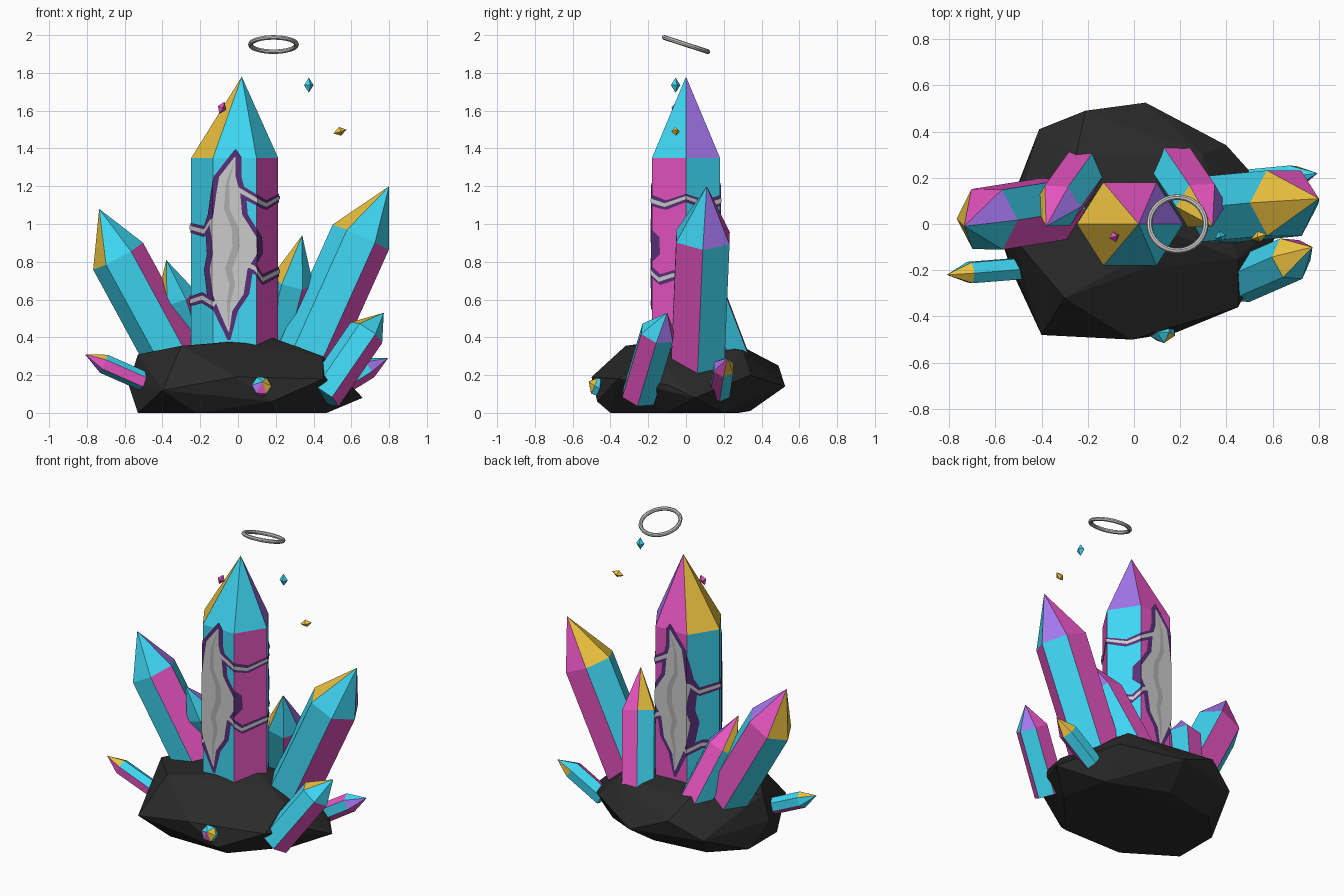
import bpy, bmesh, math
from mathutils import Vector, Quaternion

if "Cube" in bpy.data.objects:
    bpy.data.objects.remove(bpy.data.objects["Cube"])

COLORS = {"cyan": (0.05, 0.68, 0.90), "pink": (0.80, 0.09, 0.54), "violet": (0.38, 0.19, 0.87),
          "yellow": (0.84, 0.54, 0.05), "rock": (0.024, 0.023, 0.023), "rim": (0.10, 0.03, 0.19),
          "vein": (0.72, 0.72, 0.72), "streak": (0.42, 0.42, 0.42)}
MATS = {}
for n, c in COLORS.items():
    MATS[n] = bpy.data.materials.new(n)
    MATS[n].diffuse_color = (*c, 1)


def finish(name, bm, mats):
    me = bpy.data.meshes.new(name)
    bm.to_mesh(me)
    bm.free()
    for m in mats:
        me.materials.append(MATS[m])
    ob = bpy.data.objects.new(name, me)
    bpy.context.collection.objects.link(ob)
    return ob


def hull(name, points, mat):
    bm = bmesh.new()
    for p in points:
        bm.verts.new(p)
    res = bmesh.ops.convex_hull(bm, input=bm.verts)
    bmesh.ops.delete(bm, geom=[v for v in bm.verts if not v.link_faces], context='VERTS')
    bmesh.ops.recalc_face_normals(bm, faces=bm.faces)
    return finish(name, bm, [mat])


# Side and tip colours run round each crystal, starting at its right-back facet
GEM = ["cyan", "pink", "violet", "yellow"]
SIDE = [0, 1, 0, 0, 0, 1]
TIP = [2, 1, 3, 3, 0, 0]


def crystal(name, base, shoulder, tip, r, ry=None, spin=0):
    base, shoulder, tip = Vector(base), Vector(shoulder), Vector(tip)
    ry = ry or r
    q = Vector((0, 0, 1)).rotation_difference(shoulder - base)
    q = q @ Quaternion((0, 0, 1), math.radians(spin))
    bm = bmesh.new()
    ring = [Vector((r * math.cos(i * math.pi / 3), ry * math.sin(i * math.pi / 3), 0)) for i in range(6)]
    lo = [bm.verts.new(base + q @ p) for p in ring]
    hi = [bm.verts.new(shoulder + q @ p) for p in ring]
    top = bm.verts.new(tip)
    for i in range(6):
        j = (i + 1) % 6
        bm.faces.new((lo[i], lo[j], hi[j], hi[i])).material_index = SIDE[i]
        bm.faces.new((hi[i], hi[j], top)).material_index = TIP[i]
    bm.faces.new(lo[::-1])
    return finish(name, bm, GEM)


# Rock base
hull("rock_base", [
    (-.53, .1, 0), (-.53, -.2, 0), (-.22, -.40, 0), (.2, -.40, 0), (.47, -.1, 0), (.4, .2, 0),
    (0, .34, .01), (-.35, .28, 0),
    (-.58, -.05, .15), (-.40, -.48, .12), (-.01, -.50, .19), (.18, -.47, .06), (.45, -.36, .18),
    (.66, .05, .08), (.59, -.1, .15), (.40, .34, .2), (.05, .525, .14), (-.21, .49, .25), (-.41, .41, .14),
    (-.53, -.05, .31), (-.3, -.32, .355), (.19, -.05, .395), (.45, -.15, .30), (.30, .3, .33),
    (-.25, .3, .35), (.02, -.2, .365)], "rock")

# Crystals: base, shoulder and tip centres, then radius
CX, R, RY = -0.0175, 0.23, 0.18
crystal("main_crystal", (CX, 0, .15), (CX, 0, 1.35), (.02, 0, 1.78), R, RY / math.sin(math.pi / 3))
crystal("large_right_crystal", (.33, .06, .22), (.65, .09, .93), (.80, .11, 1.20), .163)
crystal("large_left_crystal", (-.32, .07, .25), (-.635, .02, .83), (-.735, -.01, 1.08), .150)
crystal("back_right_crystal", (.14, .30, .12), (.29, .08, .70), (.34, -.01, .94), .112)
crystal("back_left_crystal", (-.18, .29, .15), (-.33, .08, .62), (-.38, -.01, .81), .105)
crystal("front_right_crystal", (.45, -.25, .09), (.68, -.15, .425), (.772, -.10, .53), .100)
crystal("small_right_crystal", (.48, .18, .11), (.69, .20, .24), (.795, .22, .29), .060, spin=-120)
crystal("small_left_crystal", (-.46, -.19, .15), (-.71, -.21, .26), (-.81, -.22, .31), .052, spin=180)
crystal("small_front_crystal", (.12, -.40, .11), (.125, -.485, .145), (.13, -.515, .165), .052, spin=180)


# Veins: flat ribbons wrapped over the front and back of the main crystal
def ribbon(name, rows, lift, mat):
    rr, ry = R + lift, RY + lift
    out = bmesh.new()
    for side in (-1, 1):
        bm = bmesh.new()
        pairs = [(bm.verts.new((a, 0, b)), bm.verts.new((c, 0, d))) for a, b, c, d in rows]
        for p, n in zip(pairs, pairs[1:]):
            bm.faces.new((p[0], p[1], n[1], n[0]))
        for x, clip in ((CX - rr, -1), (CX - rr / 2, 0), (CX + rr / 2, 0), (CX + rr, 1)):
            bmesh.ops.bisect_plane(bm, geom=bm.verts[:] + bm.edges[:] + bm.faces[:], plane_co=(x, 0, 0),
                                   plane_no=(1, 0, 0), clear_outer=clip > 0, clear_inner=clip < 0)
        for v in bm.verts:
            v.co.y = side * max(0, min(ry, 2 * ry * (1 - abs(v.co.x - CX) / rr)))
        bm.normal_update()
        for f in bm.faces:
            if f.normal.y * side < 0:
                f.normal_flip()
        me = bpy.data.meshes.new("half")
        bm.to_mesh(me)
        bm.free()
        out.from_mesh(me)
        bpy.data.meshes.remove(me)
    finish(name, out, [mat])


# Vein body rows: height, left edge, right edge
body = [(1.355, -.018, -.012), (1.25, -.10, -.012), (1.16, -.115, .012), (1.05, -.13, .022), (.99, -.15, .06),
        (.93, -.14, .098), (.84, -.135, .10), (.76, -.15, .05), (.63, -.135, .03), (.54, -.10, -.03),
        (.43, -.052, -.046)]
ribbon("vein_rim", [(-.015, 1.395, -.01, 1.395)] + [(l - .03, z, r + .03, z) for z, l, r in body[:-1]]
       + [(-.055, .385, -.04, .385)], .005, "rim")
ribbon("vein_body", [(l, z, r, z) for z, l, r in body], .009, "vein")
streak = [(1.33, -.02), (1.22, -.055), (1.08, -.06), (.98, -.015), (.88, -.01), (.76, -.05), (.68, -.03),
          (.58, -.05), (.46, -.05)]
ribbon("vein_streak", [(x - .02 * math.sin(math.pi * (i + .2) / 8.5), z, x + .02 * math.sin(math.pi * (i + .2) / 8.5), z)
                       for i, (z, x) in enumerate(streak)], .012, "streak")

# Branches running round the sides
branches = {
    "upper_right": [(-.03, 1.20), (.04, 1.16), (.12, 1.115), (.15, 1.10), (.23, 1.145)],
    "lower_right": [(.02, .80), (.09, .765), (.13, .705), (.23, .755)],
    "upper_left": [(-.10, 1.03), (-.15, 1.01), (-.18, .96), (-.27, .985)],
    "lower_left": [(-.07, .64), (-.13, .575), (-.19, .61), (-.27, .585)]}
for n, path in branches.items():
    for part, h, lift, mat in (("rim", .036, .005, "rim"), ("vein", .014, .009, "vein")):
        rows = [(x, z - h * (1 - .1 * i), x, z + h * (1 - .1 * i)) for i, (x, z) in enumerate(path)]
        ribbon(f"{n}_branch_{part}", rows, lift, mat)

# Floating shards
for n, pos, size, tilt, mat in (("cyan_shard", (.375, -.055, 1.735), (.026, .026, .04), 0, "cyan"),
                                ("pink_shard", (-.085, -.055, 1.615), (.024, .024, .036), .4, "pink"),
                                ("yellow_shard", (.54, -.055, 1.49), (.024, .024, .038), 1.3, "yellow")):
    axes = [Vector([s * size[k] if k == a else 0 for k in range(3)]) for a in range(3) for s in (-1, 1)]
    ob = hull(n, axes, mat)
    ob.location = pos
    ob.rotation_euler = (0, tilt, .3)

# Tilted halo ring
bpy.ops.mesh.primitive_torus_add(location=(.188, 0, 1.95), rotation=(math.radians(-18), 0, 0),
                                 major_radius=.122, minor_radius=.0125, major_segments=32, minor_segments=8)
bpy.context.object.name = "halo_ring"
bpy.ops.object.shade_smooth_by_angle()

for m in bpy.data.materials:
    if m.users and not m.is_grease_pencil:
        m.use_nodes = True
        m.node_tree.nodes["Principled BSDF"].inputs["Base Color"].default_value = m.diffuse_color
